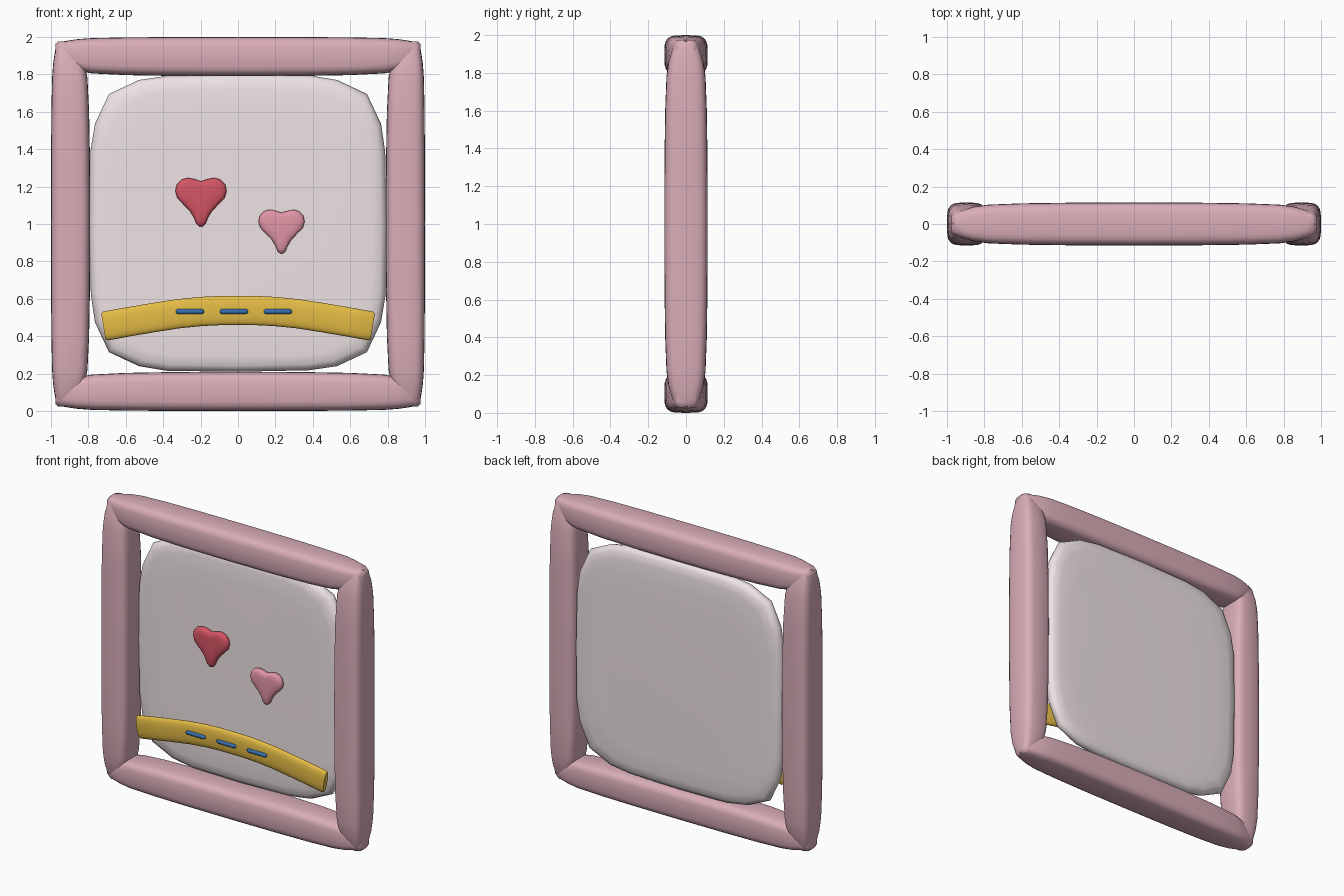
import bpy, bmesh, math
from mathutils import Vector

if "Cube" in bpy.data.objects:
    bpy.data.objects.remove(bpy.data.objects["Cube"])


def material(name, rgb):
    m = bpy.data.materials.new(name)
    m.diffuse_color = (*rgb, 1)
    m.use_nodes = True
    m.node_tree.nodes["Principled BSDF"].inputs["Base Color"].default_value = m.diffuse_color
    return m


PINK = material("dusty_pink", (0.70, 0.42, 0.48))
PALE = material("pale_fabric", (0.86, 0.77, 0.78))
RED = material("red", (0.66, 0.09, 0.13))
ROSE = material("rose", (0.76, 0.30, 0.38))
YELLOW = material("yellow", (0.78, 0.50, 0.06))
BLUE = material("blue", (0.04, 0.16, 0.42))


def loft(name, rings, mat, angle=60):
    """Skin a list of closed rings and cap both ends."""
    bm = bmesh.new()
    vr = [[bm.verts.new(p) for p in r] for r in rings]
    n = len(vr[0])
    for a, b in zip(vr, vr[1:]):
        for i in range(n):
            j = (i + 1) % n
            bm.faces.new((a[i], a[j], b[j], b[i]))
    bm.faces.new(vr[0][::-1])
    bm.faces.new(vr[-1])
    bmesh.ops.recalc_face_normals(bm, faces=bm.faces)
    me = bpy.data.meshes.new(name)
    bm.to_mesh(me)
    bm.free()
    me.materials.append(mat)
    ob = bpy.data.objects.new(name, me)
    bpy.context.collection.objects.link(ob)
    bpy.ops.object.select_all(action='DESELECT')
    ob.select_set(True)
    bpy.context.view_layer.objects.active = ob
    bpy.ops.object.shade_smooth_by_angle(angle=math.radians(angle))
    return ob


def section(a, b, power, n=24):
    """Superellipse cross-section with half sizes a, b."""
    pts = []
    for i in range(n):
        t = 2 * math.pi * i / n
        c, s = math.cos(t), math.sin(t)
        pts.append((a * math.copysign(abs(c) ** (2 / power), c),
                    b * math.copysign(abs(s) ** (2 / power), s)))
    return pts


def both_ways(half):
    """Mirror (distance, size) stations about the middle."""
    return [(-d, s) for d, s in reversed(half) if d > 0] + half


def pillow(name, outline, centre, layers, mat):
    """Puffy plate: outline in x/z, layers of (scale, y)."""
    cx, cz = centre
    loft(name, [[(cx + x * s, y, cz + z * s) for x, z in outline]
                for s, y in layers], mat, 75)


# Frame of four tapering padded bars, ends leaning slightly outward
BAR = both_ways([(0, 1), (0.35, 0.99), (0.6, 0.96), (0.78, 0.90),
                 (0.86, 0.80), (0.92, 0.65), (0.955, 0.54), (0.975, 0.42)])


def bar(name, side, vertical):
    rings = []
    for d, s in BAR:
        offset = side * (0.895 + 0.045 * (1 - s))
        ring = []
        power = 2 + 2 * s
        for u, y in section(0.105 * s, 0.115 * s, power):
            ring.append((offset + u, y, 1 + d) if vertical
                        else (d, y, 1 + offset + u))
        rings.append(ring)
    loft(name, rings, PINK, 70)


for side, label in ((-1, "left"), (1, "right")):
    bar(f"frame_bar_{label}", side, True)
for side, label in ((-1, "bottom"), (1, "top")):
    bar(f"frame_bar_{label}", side, False)

# Soft centre panel
quarter = [(0.795, 0), (0.787, 0.38), (0.765, 0.53), (0.69, 0.69),
           (0.53, 0.765), (0.38, 0.79)]
outline = []
for k in range(4):
    c, s = round(math.cos(k * math.pi / 2)), round(math.sin(k * math.pi / 2))
    outline += [(c * x - s * z, s * x + c * z) for x, z in quarter]
rim = [(0.75, 0.050), (0.90, 0.047), (0.96, 0.040), (0.99, 0.024)]
pillow("centre_panel", outline, (0, 1.005),
       [(s, 0.058 - h) for s, h in rim] + [(1, 0.058)] +
       [(s, 0.058 + h) for s, h in reversed(rim)], PALE)

# Two puffy hearts
half = [(0.035, 0.095), (0.07, 0.102), (0.105, 0.092), (0.13, 0.065),
        (0.137, 0.03), (0.127, -0.005), (0.10, -0.034), (0.06, -0.075),
        (0.038, -0.11), (0.024, -0.145), (0.010, -0.157)]
heart = [(0, 0.083)] + half + [(0, -0.16)] + [(-x, z) for x, z in half[::-1]]
for name, cx, cz, k, y0, mat in (
        ("large_heart", -0.198, 1.145, 1, -0.008, RED),
        ("small_heart", 0.233, 0.985, 0.9, -0.014, ROSE)):
    puff = [(0.5, 0.027), (0.8, 0.024), (0.93, 0.018), (0.99, 0.009)]
    pillow(name, [(x * k, z * k) for x, z in heart], (cx, cz),
           [(s, y0 - h) for s, h in puff] + [(1, y0)] +
           [(s, y0 + h) for s, h in puff[::-1]], mat)

# Arched band across the lower front
path = both_ways([(0, 0.538), (0.1, 0.537), (0.2, 0.532), (0.32, 0.52),
                  (0.45, 0.5), (0.58, 0.478), (0.708, 0.455),
                  (0.72, 0.453)])
rings = []
for i, (x, z) in enumerate(path):
    a, b = path[max(i - 1, 0)], path[min(i + 1, len(path) - 1)]
    t = Vector((b[0] - a[0], b[1] - a[1])).normalized()
    k = 0.9 if i in (0, len(path) - 1) else 1
    y0 = -0.072 + 0.012 * x * x
    rings.append([(x - t.y * u, y0 + v, z + t.x * u)
                  for u, v in section(0.078 * k, 0.024 * k * k, 2.5)])
loft("arched_band", rings, YELLOW, 50)

# Three stitches on the band
STITCH = both_ways([(0, 1), (0.062, 1), (0.07, 0.8), (0.075, 0.4)])
for n, cx in enumerate((-0.257, -0.022, 0.213)):
    loft(f"stitch_{n + 1}",
         [[(cx + d, -0.096 + v, 0.532 + u)
           for u, v in section(0.014 * s, 0.013 * s, 2, 12)]
          for d, s in STITCH], BLUE)
